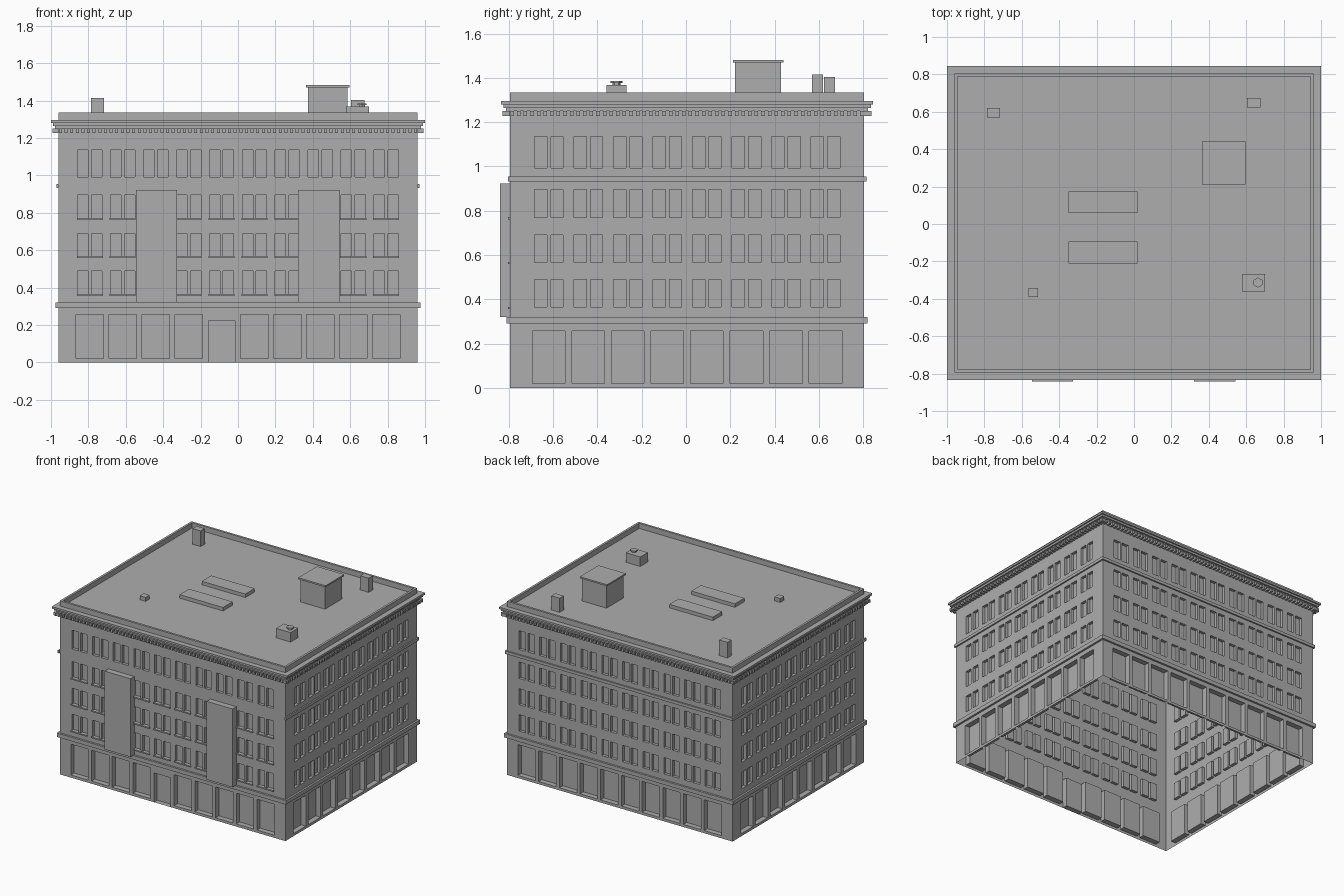
import bpy, bmesh
from math import pi
from mathutils import Matrix, Vector

if "Cube" in bpy.data.objects:
    bpy.data.objects.remove(bpy.data.objects["Cube"])

HX, HY, YC = 0.96, 0.80, 0.005       # wall half sizes and centre offset
ROOF, TOP = 1.295, 1.335
PITCH = 0.176

stone = bpy.data.materials.new("plain_grey")
stone.use_nodes = True
GREY = (0.42, 0.42, 0.42, 1)
stone.diffuse_color = GREY
stone.node_tree.nodes["Principled BSDF"].inputs["Base Color"].default_value = GREY


def finish(name, bm):
    mesh = bpy.data.meshes.new(name)
    bm.to_mesh(mesh)
    bm.free()
    mesh.materials.append(stone)
    obj = bpy.data.objects.new(name, mesh)
    bpy.context.collection.objects.link(obj)
    return obj


def add_box(bm, lo, hi, turn=Matrix()):
    lo, hi = Vector(lo), Vector(hi)
    m = turn @ Matrix.Translation((lo + hi) / 2) @ Matrix.Diagonal((*(hi - lo), 1))
    bmesh.ops.create_cube(bm, size=1, matrix=m)


def box(name, x, y, z):
    bm = bmesh.new()
    add_box(bm, (x[0], y[0], z[0]), (x[1], y[1], z[1]))
    return finish(name, bm)


def side_frame(k):
    # Local u runs along the wall, local -y points out of it
    return Matrix.Translation((0, YC, 0)) @ Matrix.Rotation(k * pi / 2, 4, 'Z')


def ring(name, profile, cap=False):
    # Sweep an (offset, height) profile around the building
    bm = bmesh.new()
    loops = []
    for off, z in profile:
        x, y = HX + off, HY + off
        loops.append([bm.verts.new((sx * x, YC + sy * y, z))
                      for sx, sy in ((-1, -1), (1, -1), (1, 1), (-1, 1))])
    for a, b in zip(loops, loops[1:]):
        for i in range(4):
            j = (i + 1) % 4
            bm.faces.new((a[i], a[j], b[j], b[i]))
    if cap:
        bm.faces.new(loops[-1])
    return finish(name, bm)


def strip(bm, turn, half, z0, z1, columns, depth):
    # Wall strip with recessed openings: columns of (u0, u1, [(low, high)])
    def quad(pts):
        bm.faces.new([bm.verts.new(turn @ Vector(p)) for p in pts])

    def rect(u0, u1, a, b, d=0):
        if u1 > u0 and b > a:
            y = -front + d
            quad([(u0, y, a), (u1, y, a), (u1, y, b), (u0, y, b)])

    front = half[1]
    u = -half[0]
    for u0, u1, holes in columns:
        rect(u, u0, z0, z1)
        z = z0
        for a, b in holes:
            rect(u0, u1, z, a)
            rect(u0, u1, a, b, depth)
            c = [(u0, a), (u1, a), (u1, b), (u0, b)]
            for i in range(4):
                p, q = c[i], c[(i + 1) % 4]
                quad([(p[0], -front, p[1]), (q[0], -front, q[1]),
                      (q[0], -front + depth, q[1]), (p[0], -front + depth, p[1])])
            z = b
        rect(u0, u1, z, z1)
        u = u1
    rect(u, half[0], z0, z1)


# Four walls with shop bays below and paired windows above
ROWS = [(0.364, 0.49), (0.567, 0.69), (0.769, 0.895), (0.992, 1.136)]
BAY, DOOR = [(0.02, 0.257)], [(0.0, 0.225)]
for k, name in enumerate(("front", "left", "back", "right")):
    half = (HX, HY) if k % 2 == 0 else (HY, HX)
    n = 10 if k % 2 == 0 else 8
    step = PITCH if n == 10 else 0.1785
    centres = [(i - (n - 1) / 2) * step for i in range(n)]
    bays, pairs = [], []
    for i, c in enumerate(centres):
        door = k == 0 and i == 4
        w = 0.071 if door else 0.074
        bays.append((c - w, c + w, DOOR if door else BAY))
        for s in (-0.037, 0.037):
            pairs.append((c + s - 0.028, c + s + 0.028, ROWS))
    bm = bmesh.new()
    strip(bm, side_frame(k), half, 0, 0.305, bays, 0.04)
    strip(bm, side_frame(k), half, 0.305, TOP, pairs, 0.022)
    bmesh.ops.remove_doubles(bm, verts=bm.verts, dist=0.0001)
    finish(name + "_wall", bm)

# Bands, cornice, parapet and roof
ring("lower_band", [(0, 0.29), (0.015, 0.29), (0.015, 0.32), (0, 0.32)])
ring("cornice", [(0, 1.25), (0.018, 1.25), (0.018, 1.265), (0.03, 1.265),
                 (0.03, 1.28), (0.04, 1.28), (0.04, ROOF), (0, ROOF)])
ring("parapet_and_roof", [(0, TOP), (-0.017, TOP), (-0.017, ROOF)], cap=True)

bm = bmesh.new()
for k in (1, 2, 3):
    a, b = (HX, HY) if k == 2 else (HY, HX)
    add_box(bm, (-a - 0.009, -b - 0.011, 0.933), (a + 0.009, -b, 0.955), side_frame(k))
finish("upper_band", bm)

# Row of small blocks under the cornice
bm = bmesh.new()
for k in range(4):
    a, b = (HX, HY) if k % 2 == 0 else (HY, HX)
    n = round(2 * (a + 0.02) / 0.03)
    for i in range(n + 1):
        u = -a - 0.02 + i * 2 * (a + 0.02) / n
        add_box(bm, (u - 0.008, -b - 0.033, 1.227), (u + 0.008, -b, 1.25), side_frame(k))
finish("cornice_blocks", bm)

# Front window sills and the two tall front panels
bm = bmesh.new()
for i in range(10):
    c = (i - 4.5) * PITCH
    for low, _ in ROWS[:3]:
        add_box(bm, (c - 0.07, -HY - 0.01, low - 0.008), (c + 0.07, -HY, low + 0.002), side_frame(0))
finish("front_sills", bm)
for name, x in (("right_panel", -0.436), ("left_panel", 0.432)):
    box(name, (x - 0.11, x + 0.11), (-0.841, YC - HY), (0.32, 0.922))

# Roof structures
box("stair_house", (0.375, 0.585), (0.222, 0.43), (ROOF, 1.47))
box("stair_house_cap", (0.364, 0.596), (0.212, 0.44), (1.47, 1.482))
box("back_right_chimney", (-0.787, -0.717), (0.57, 0.62), (ROOF, 1.415))
box("back_left_chimney", (0.603, 0.675), (0.624, 0.674), (ROOF, 1.403))
box("front_skylight", (-0.35, 0.02), (-0.21, -0.094), (ROOF, 1.322))
box("back_skylight", (-0.35, 0.02), (0.06, 0.174), (ROOF, 1.322))
box("small_vent", (-0.563, -0.513), (-0.39, -0.341), (ROOF, 1.325))
box("vent_box", (0.577, 0.70), (-0.36, -0.268), (ROOF, 1.368))
bm = bmesh.new()
for r, z, h in ((0.018, 1.372, 0.012), (0.027, 1.381, 0.008)):
    bmesh.ops.create_cone(bm, cap_ends=True, segments=6, radius1=r, radius2=r, depth=h,
                          matrix=Matrix.Translation((0.663, -0.313, z)))
finish("vent_cap", bm)
